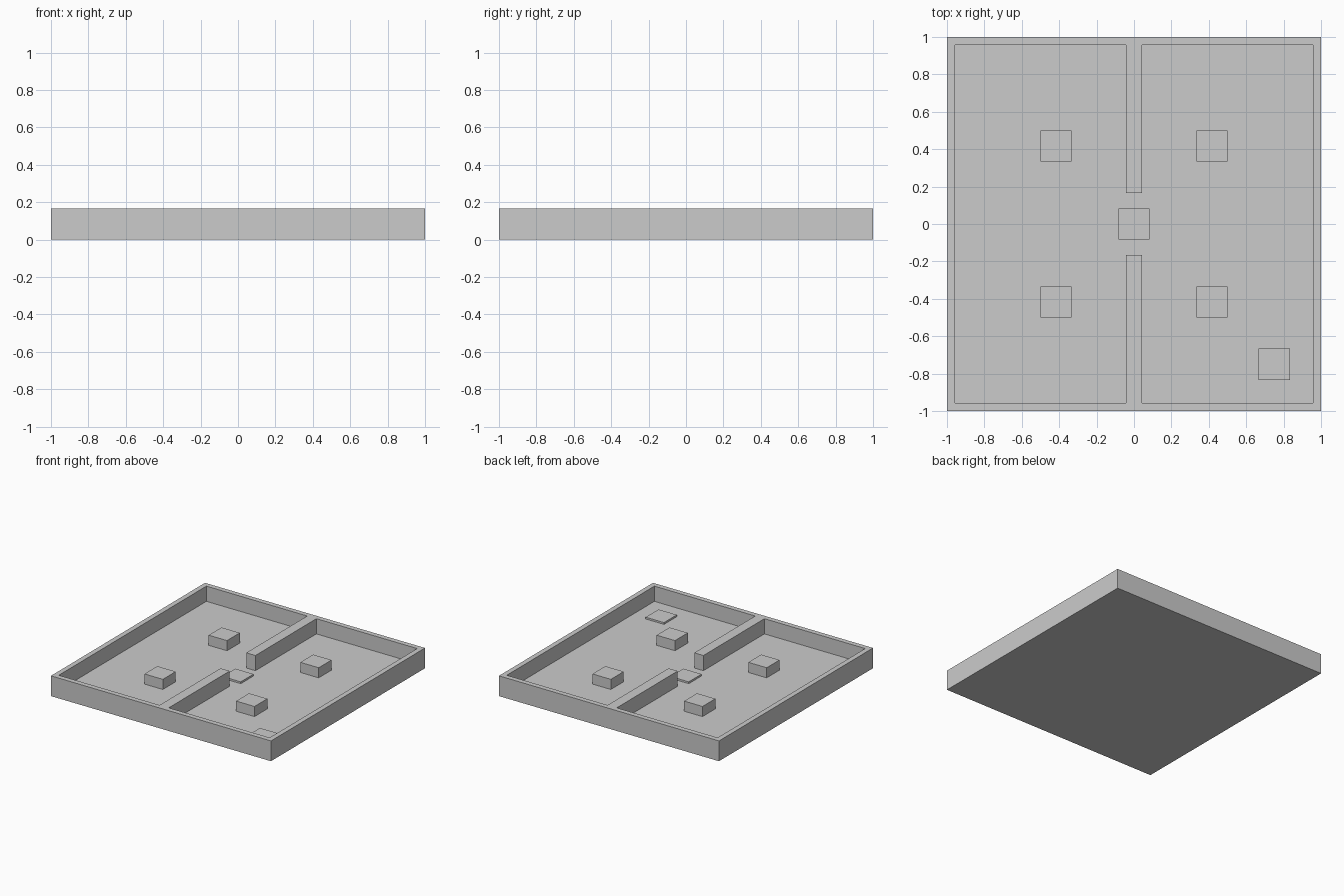
import bpy, bmesh, math

if "Cube" in bpy.data.objects:
    bpy.data.objects.remove(bpy.data.objects["Cube"])

U = 1 / 24            # wall thickness module
FLOOR, TOP = U, 4 * U


def finish(name, bm):
    bmesh.ops.recalc_face_normals(bm, faces=bm.faces)
    me = bpy.data.meshes.new(name)
    bm.to_mesh(me)
    bm.free()
    ob = bpy.data.objects.new(name, me)
    bpy.context.collection.objects.link(ob)
    return ob


def block(name, x, y, height):
    """Square block, four modules wide, standing on the tray floor."""
    bm = bmesh.new()
    bmesh.ops.create_cube(bm, size=1)
    bmesh.ops.scale(bm, vec=(4 * U, 4 * U, height), verts=bm.verts)
    bmesh.ops.translate(bm, vec=(x, y, FLOOR + height / 2), verts=bm.verts)
    return finish(name, bm)


# Tray: floor, rim and split divider as one stepped solid on an uneven grid
xs = [-1, -1 + U, -U, U, 1 - U, 1]
ys = [-1, -1 + U, -4 * U, 4 * U, 1 - U, 1]


def level(i, j):
    if not (0 <= i < 5 and 0 <= j < 5):
        return 0
    rim = i in (0, 4) or j in (0, 4)
    divider = i == 2 and j != 2
    return TOP if rim or divider else FLOOR


bm = bmesh.new()


def quad(*points):
    bm.faces.new([bm.verts.new(p) for p in points])


for i in range(5):
    for j in range(5):
        h = level(i, j)
        a, b, c, d = xs[i], xs[i + 1], ys[j], ys[j + 1]
        for z in (0, h):
            quad((a, c, z), (b, c, z), (b, d, z), (a, d, z))
        # vertical sides where the neighbouring cell is lower
        for di, dj, p, q in ((-1, 0, (a, d), (a, c)), (1, 0, (b, c), (b, d)),
                             (0, -1, (a, c), (b, c)), (0, 1, (b, d), (a, d))):
            n = level(i + di, j + dj)
            if n < h:
                quad((*p, n), (*q, n), (*q, h), (*p, h))
bmesh.ops.remove_doubles(bm, verts=bm.verts, dist=1e-5)
bmesh.ops.recalc_face_normals(bm, faces=bm.faces)
bmesh.ops.dissolve_limit(bm, angle_limit=math.radians(1),
                         verts=bm.verts, edges=bm.edges)
finish("tray", bm)

# Four raised blocks, mirrored about both axes
for sx, side in ((-1, "left"), (1, "right")):
    for sy, end in ((-1, "front"), (1, "back")):
        block(f"block_{end}_{side}", sx * 10 * U, sy * 10 * U, 2 * U)

# Thin plates in the doorway and the front right corner
block("centre_plate", 0, 0, 0.015)
block("corner_plate", 18 * U, -18 * U, 0.015)
